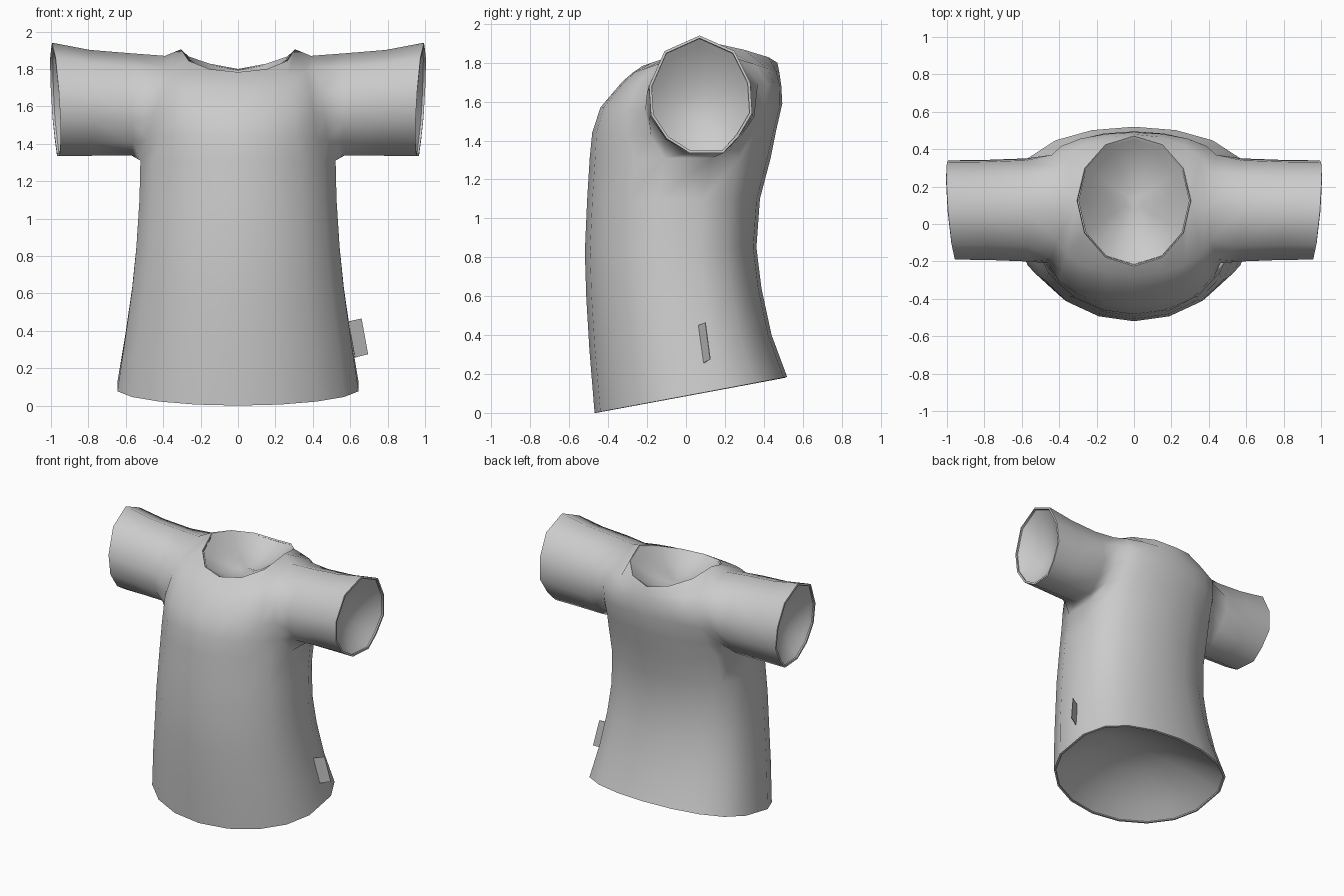
import bpy, bmesh, math
from mathutils import Vector

if "Cube" in bpy.data.objects:
    bpy.data.objects.remove(bpy.data.objects["Cube"])

grey = bpy.data.materials.new("grey_cloth")
grey.diffuse_color = (0.6, 0.6, 0.6, 1)
grey.use_nodes = True
grey.node_tree.nodes["Principled BSDF"].inputs["Base Color"].default_value = grey.diffuse_color
COLS = range(-4, 5)                     # columns across the front or back panel
STEP = math.radians(20)


def half_ring(side, zf, yf, zb, yb, hw):
    """Front (side -1) or back (side 1) half of a tilted ring, squarer at the back."""
    pts = []
    for k in COLS:
        c = math.cos(k * STEP)
        f = 0.5 + side * 0.5 * (c ** 0.6 if side > 0 else c)
        pts.append(Vector((hw * math.sin(k * STEP), yf + (yb - yf) * f, zf + (zb - zf) * f)))
    return pts


def panel_row(centre, arm):
    """Row running from armhole to armhole, bulging through the centre point."""
    pts = []
    for k in COLS:
        s = math.sin(k * STEP) / math.sin(4 * STEP)
        f = (1 - math.cos(k * STEP)) / (1 - math.cos(4 * STEP))
        pts.append(Vector((arm[0] * s,
                           centre[0] + (arm[1] - centre[0]) * f,
                           centre[1] + (arm[2] - centre[1]) * f)))
    return pts


SHOULDER = (0.39, 0.08, 1.87)


def neck_row(side, depth, low, power):
    """Half of the neckline, ending in the two shoulder points."""
    pts = []
    for k in COLS:
        if abs(k) == 4:
            pts.append(Vector((math.copysign(SHOULDER[0], k), SHOULDER[1], SHOULDER[2])))
        else:
            t = math.radians(30 * k)
            z = low + (1.905 - low) * (1 - math.cos(t)) ** power
            pts.append(Vector((0.305 * math.sin(t), 0.125 + side * depth * math.cos(t), z)))
    return pts


def strip(bm, a, b, closed=False):
    """Quads between two matching rows of points."""
    va, vb = [bm.verts.new(p) for p in a], [bm.verts.new(p) for p in b]
    n = len(a)
    for i in range(n if closed else n - 1):
        j = (i + 1) % n
        bm.faces.new((va[i], va[j], vb[j], vb[i]))


def finish(bm, name, thickness=0, offset=0):
    me = bpy.data.meshes.new(name)
    bm.to_mesh(me)
    bm.free()
    ob = bpy.data.objects.new(name, me)
    me.materials.append(grey)
    bpy.context.collection.objects.link(ob)
    bpy.ops.object.select_all(action='DESELECT')
    ob.select_set(True)
    bpy.context.view_layer.objects.active = ob
    if thickness:
        mod = ob.modifiers.new("cloth", 'SOLIDIFY')
        mod.thickness, mod.offset = thickness, offset
        bpy.ops.object.modifier_apply(modifier=mod.name)
    bpy.ops.object.shade_smooth_by_angle(angle=math.radians(60))


def lining(name, loop, inward, depth):
    """Hollow bowl closing an opening, sunk along the inward direction."""
    bm = bmesh.new()
    inward = Vector(inward)
    mid = sum(loop, Vector()) / len(loop)
    rows = [[mid + (p - mid) * s * 0.975 + inward * (0.006 + depth * (1 - s * s)) for p in loop]
            for s in (1, 0.85, 0.65, 0.4, 0.15)]
    for a, b in zip(rows, rows[1:]):
        strip(bm, a, b, closed=True)
    bm.faces.new([bm.verts.new(p) for p in rows[-1]])
    bmesh.ops.remove_doubles(bm, verts=bm.verts, dist=0.0005)
    bmesh.ops.recalc_face_normals(bm, faces=bm.faces)
    bm.faces.ensure_lookup_table()
    if bm.faces[-1].normal.dot(inward) > 0:      # face out of the opening
        bmesh.ops.reverse_faces(bm, faces=bm.faces)
    finish(bm, name)


bm = bmesh.new()

# Torso: rings from hem to armpit (front z, front y, back z, back y, half width)
rings = [(0.0, -0.47, 0.185, 0.52, 0.655), (0.33, -0.497, 0.40, 0.44, 0.612),
         (0.60, -0.513, 0.64, 0.388, 0.575), (0.83, -0.52, 0.85, 0.362, 0.552),
         (1.10, -0.508, 1.10, 0.38, 0.535), (1.31, -0.495, 1.31, 0.435, 0.53)]
loops = [half_ring(-1, *r) + half_ring(1, *r)[::-1] for r in rings]
for a, b in zip(loops, loops[1:]):
    strip(bm, a, b, closed=True)

# Chest and back panels between the armholes, up to the neckline
front = [half_ring(-1, *rings[-1]),
         panel_row((-0.482, 1.44), (0.48, -0.18, 1.42)),
         panel_row((-0.44, 1.57), (0.46, -0.21, 1.55)),
         panel_row((-0.33, 1.70), (0.44, -0.19, 1.69)),
         panel_row((-0.275, 1.748), (0.41, -0.09, 1.81)),
         neck_row(-1, 0.35, 1.783, 1.0)]
back = [half_ring(1, *rings[-1]),
        panel_row((0.463, 1.45), (0.48, 0.27, 1.42)),
        panel_row((0.495, 1.59), (0.46, 0.34, 1.55)),
        panel_row((0.49, 1.68), (0.44, 0.37, 1.70)),
        panel_row((0.48, 1.75), (0.41, 0.27, 1.82)),
        neck_row(1, 0.345, 1.80, 0.65)]
for panel in (front, back):
    for a, b in zip(panel, panel[1:]):
        strip(bm, a, b)

# Sleeves: armhole loop, two middle loops, slanted cuff
cuff = [(0.02, 1.335), (-0.10, 1.41), (-0.18, 1.53), (-0.19, 1.68), (-0.11, 1.86),
        (0.07, 1.94), (0.25, 1.86), (0.33, 1.70), (0.34, 1.54), (0.27, 1.42), (0.19, 1.335)]
armhole = [row[-1] for row in front] + [row[-1] for row in back[-2::-1]]


def sleeve_loop(x, slant, sy, sz):
    return [Vector((x + slant * (0.06 * (z - 1.335) + 0.08 * (y - 0.07)),
                    0.07 + (y - 0.07) * sy, 1.35 + (z - 1.35) * sz)) for y, z in cuff]


sleeve = [armhole, sleeve_loop(0.565, 0.3, 1.04, 0.905),
          sleeve_loop(0.77, 0.6, 1.01, 0.935), sleeve_loop(0.958, 1, 1, 1)]
cuffs = {}
for m in (1, -1):
    side = [[Vector((p.x * m, p.y, p.z)) for p in lp] for lp in sleeve]
    cuffs[m] = side[-1]
    for a, b in zip(side, side[1:]):
        strip(bm, a, b, closed=True)

# Weld the parts and point all faces outward
bmesh.ops.remove_doubles(bm, verts=bm.verts, dist=0.0005)
bmesh.ops.recalc_face_normals(bm, faces=bm.faces)
foremost = min(bm.faces, key=lambda f: f.calc_center_median().y)
if foremost.normal.y > 0:
    bmesh.ops.reverse_faces(bm, faces=bm.faces)
finish(bm, "shirt", 0.014, -1)

# Sunken linings that close the neck, the hem and both sleeves
lining("neck_lining", front[-1][1:8] + back[-1][6:1:-1], (0, 0, -1), 0.14)
lining("hem_lining", loops[0], (0, -0.18, 0.98), 0.22)
for m, label in ((1, "right"), (-1, "left")):
    lining(label + "_sleeve_lining", cuffs[m], (-m, 0, 0), 0.11)

# Small label sewn into the side seam
bm = bmesh.new()
strip(bm, [(0.59, 0.065, 0.45), (0.66, 0.10, 0.465)],
      [(0.625, 0.092, 0.257), (0.695, 0.125, 0.275)])
finish(bm, "side_label", 0.004, 0)
